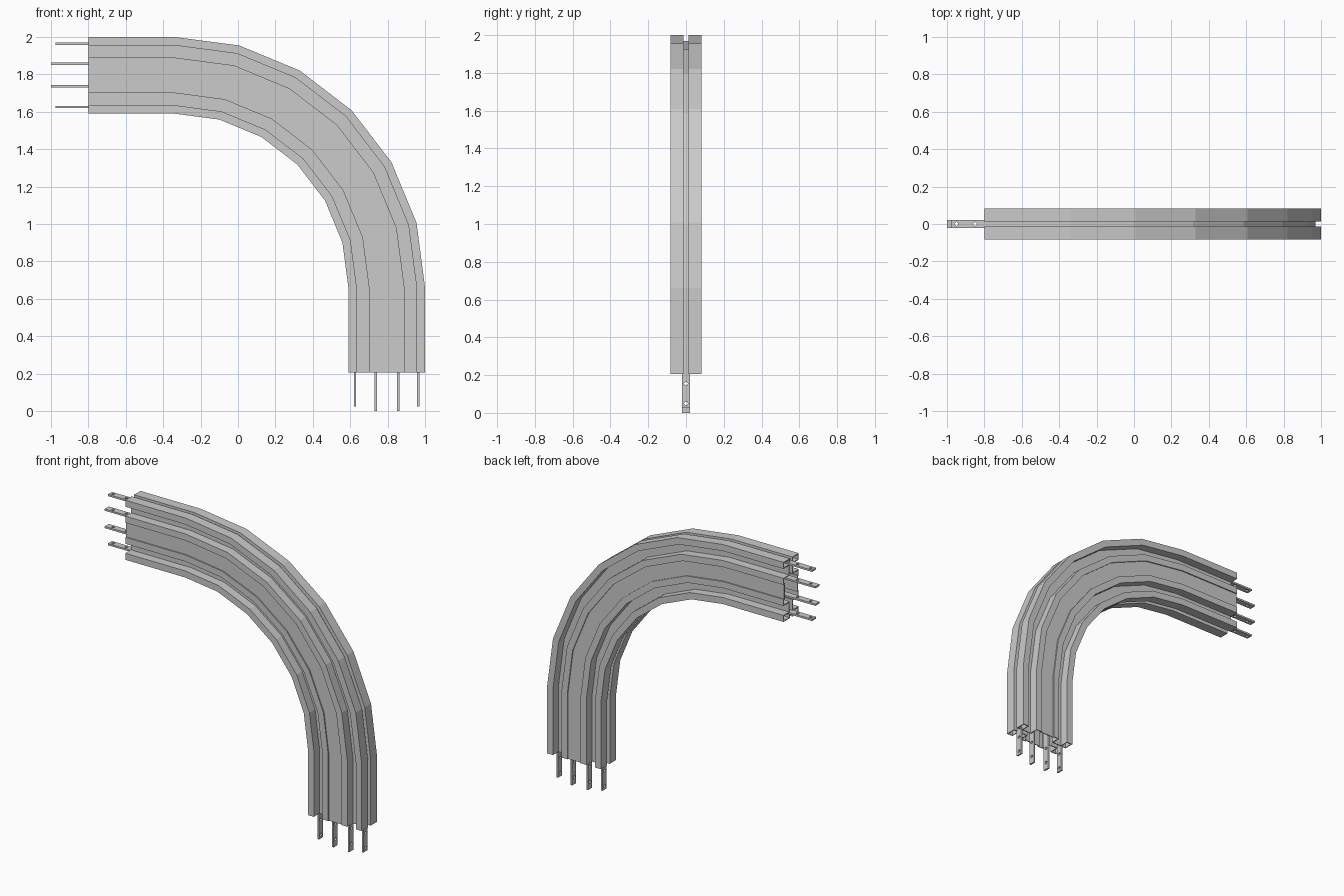
import bpy, bmesh, math
from mathutils import Matrix, Vector

if "Cube" in bpy.data.objects:
    bpy.data.objects.remove(bpy.data.objects["Cube"])

CX, CZ = -0.34, 0.66            # bend centre
MID = 1.135                     # radius of the duct centre line
WALL = 0.006


def sweep(name, profile, x_start, z_end):
    """Sweep a closed (y, radius) profile along straight - 90 degree bend - straight."""
    bm = bmesh.new()
    rings = [[bm.verts.new((x_start, y, CZ + r)) for y, r in profile]]
    for i in range(7):
        a = math.radians(15 * i)
        rings.append([bm.verts.new((CX + r * math.sin(a), y, CZ + r * math.cos(a)))
                      for y, r in profile])
    rings.append([bm.verts.new((CX + r, y, z_end)) for y, r in profile])
    n = len(profile)
    for a, b in zip(rings, rings[1:]):
        for k in range(n):
            bm.faces.new((a[k], a[(k + 1) % n], b[(k + 1) % n], b[k]))
    bm.faces.new(rings[0])
    bm.faces.new(rings[-1])
    bmesh.ops.recalc_face_normals(bm, faces=bm.faces)
    me = bpy.data.meshes.new(name)
    bm.to_mesh(me)
    bm.free()
    ob = bpy.data.objects.new(name, me)
    bpy.context.collection.objects.link(ob)
    return ob


def thicken(line, t):
    """Turn a right-angled polyline into a closed sheet-metal section."""
    pts = [Vector(p) for p in line]
    normals = []
    for a, b in zip(pts, pts[1:]):
        d = (b - a).normalized()
        normals.append(Vector((d.y, -d.x)))
    inner = []
    for i, p in enumerate(pts):
        o = Vector((0, 0))
        if i > 0:
            o += normals[i - 1]
        if i < len(normals):
            o += normals[i]
        inner.append(p + o * t)
    return [tuple(p) for p in pts + inner[::-1]]


# Housing: two mirrored corrugated side shells with lips at the centre slots
upper = [(0.014, 1.315), (0.014, 1.34), (0.083, 1.34), (0.083, 1.295),
         (0.022, 1.295), (0.022, 1.23), (0.083, 1.23), (0.083, 1.185), (0.075, 1.185)]
lower = [(y, 2 * MID - r) for y, r in reversed(upper)]
section = thicken(upper + lower, WALL)
for name, s in (("back_shell", 1), ("front_shell", -1)):
    sweep(name, [(s * y, r) for y, r in section], -0.8, 0.205)


def drill(ob, spots):
    """Cut round bolt holes; each spot is (location, axis rotation)."""
    bm = bmesh.new()
    for loc, rot in spots:
        bmesh.ops.create_cone(bm, cap_ends=True, segments=12, radius1=0.01, radius2=0.01,
                              depth=0.06, matrix=Matrix.Translation(loc) @ rot)
    me = bpy.data.meshes.new("hole_cutter")
    bm.to_mesh(me)
    bm.free()
    cutter = bpy.data.objects.new("hole_cutter", me)
    bpy.context.collection.objects.link(cutter)
    cutter.hide_render = True
    mod = ob.modifiers.new("holes", 'BOOLEAN')
    mod.operation = 'DIFFERENCE'
    mod.solver = 'EXACT'
    mod.object = cutter
    bpy.context.view_layer.update()
    deps = bpy.context.evaluated_depsgraph_get()
    result = bpy.data.meshes.new_from_object(ob.evaluated_get(deps))
    ob.modifiers.clear()
    ob.data = result
    bpy.data.objects.remove(cutter)


# Conductors: four flat bars through the housing with drilled ends
upright = Matrix.Identity(4)
sideways = Matrix.Rotation(math.pi / 2, 4, 'Y')
for i, (r, short) in enumerate(((1.304, 0.025), (1.197, 0), (1.077, 0), (0.966, 0.025))):
    w, t = 0.022, 0.006
    bar = sweep(f"conductor_bar_{i + 1}",
                [(-w, r - t), (w, r - t), (w, r + t), (-w, r + t)],
                -1 + short, short)
    drill(bar, [((x, 0, CZ + r), upright) for x in (-0.95, -0.85)] +
               [((CX + r, 0, z), sideways) for z in (0.05, 0.155)])
